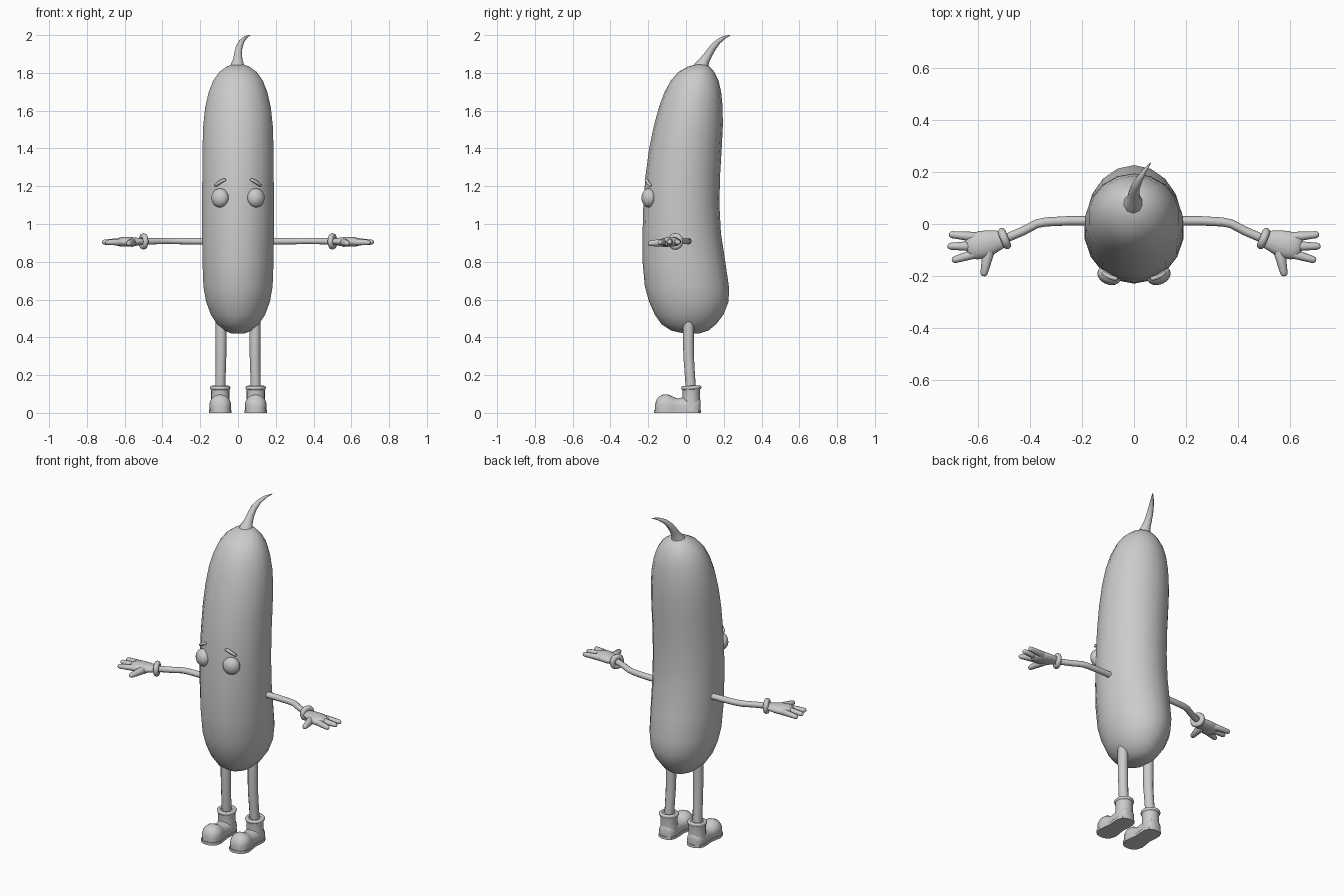
import bpy, bmesh, math
from mathutils import Vector, Matrix

if "Cube" in bpy.data.objects:
    bpy.data.objects.remove(bpy.data.objects["Cube"])

grey = bpy.data.materials.new("plain grey")
grey.diffuse_color = (0.6, 0.6, 0.6, 1)
grey.use_nodes = True
grey.node_tree.nodes["Principled BSDF"].inputs["Base Color"].default_value = grey.diffuse_color


def finish(name, bm, mirror=False, angle=50):
    """Turn a bmesh into a smooth object, optionally mirrored across x."""
    bmesh.ops.recalc_face_normals(bm, faces=bm.faces)
    me = bpy.data.meshes.new(name)
    bm.to_mesh(me)
    bm.free()
    me.materials.append(grey)
    ob = bpy.data.objects.new(name, me)
    bpy.context.collection.objects.link(ob)
    bpy.ops.object.select_all(action='DESELECT')
    ob.select_set(True)
    bpy.context.view_layer.objects.active = ob
    bpy.ops.object.shade_smooth_by_angle(angle=math.radians(angle))
    if mirror:
        ob.modifiers.new("mirror", 'MIRROR').use_mirror_merge = False
    return ob


def skin(bm, rings):
    """Bridge rings of equal point count and cap both ends."""
    vs = [[bm.verts.new(p) for p in r] for r in rings]
    n = len(vs[0])
    for a, b in zip(vs, vs[1:]):
        for i in range(n):
            j = (i + 1) % n
            bm.faces.new((a[i], a[j], b[j], b[i]))
    bm.faces.new(vs[0])
    bm.faces.new(vs[-1])


def tube(bm, pts, radii, ref=(0, 0, 1), n=10, flat=1.0):
    """Sweep an ellipse along a path; flat scales the radius along ref."""
    pts = [Vector(p) for p in pts]
    rings = []
    for k, p in enumerate(pts):
        t = (pts[min(k + 1, len(pts) - 1)] - pts[max(k - 1, 0)]).normalized()
        side = t.cross(Vector(ref)).normalized()
        up = side.cross(t)
        rings.append([p + radii[k] * (side * math.cos(a) + up * flat * math.sin(a))
                      for a in (math.tau * i / n for i in range(n))])
    skin(bm, rings)


def finger(bm, a, b, r0, r1):
    """Tapered capsule with rounded ends."""
    a, b = Vector(a), Vector(b)
    d = (b - a).normalized()
    tube(bm, [a - d * r0 * .9, a - d * r0 * .6, a, b - d * r1, b - d * r1 * .4, b - d * r1 * .08],
         [r0 * .4, r0 * .8, r0, r1, r1 * .8, r1 * .38], n=8)


def ball(bm, centre, size, rot=Matrix(), u=16, v=12):
    m = Matrix.Translation(centre) @ rot @ Matrix.Diagonal((*size, 1))
    bmesh.ops.create_uvsphere(bm, u_segments=u, v_segments=v, radius=1, matrix=m)


def ring(bm, centre, rot, R, r, n=18, m=8):
    """Torus around the local z axis."""
    mat = Matrix.Translation(centre) @ rot
    g = [[bm.verts.new(mat @ Vector(((R + r * math.cos(b)) * math.cos(a),
                                     (R + r * math.cos(b)) * math.sin(a), r * math.sin(b))))
          for b in (math.tau * j / m for j in range(m))]
         for a in (math.tau * i / n for i in range(n))]
    for i in range(n):
        for j in range(m):
            k, l = (i + 1) % n, (j + 1) % m
            bm.faces.new((g[i][j], g[k][j], g[k][l], g[i][l]))


# body: bent pod, each ring is (z, front y, back y, half width)
body = [(.42, -.01, .07, .035), (.437, -.08, .12, .075), (.47, -.13, .16, .112),
        (.52, -.165, .198, .146), (.59, -.196, .226, .172), (.67, -.218, .227, .186),
        (.8, -.23, .208, .191), (.95, -.23, .185, .193), (1.1, -.226, .177, .193),
        (1.25, -.215, .18, .192), (1.4, -.195, .189, .191), (1.52, -.17, .195, .187),
        (1.62, -.143, .194, .176), (1.7, -.113, .186, .157), (1.76, -.08, .172, .133),
        (1.805, -.04, .15, .1), (1.833, .01, .125, .062), (1.844, .05, .105, .03)]
bm = bmesh.new()
skin(bm, [[(w * math.cos(a), (f + b) / 2 + (b - f) / 2 * math.sin(a), z)
           for a in (math.tau * i / 18 + math.pi / 2 for i in range(18))]
          for z, f, b, w in body])
finish("body", bm, angle=80)

# curled stem
bm = bmesh.new()
tube(bm, [(-.003, .078, 1.82), (-.003, .085, 1.842), (-.001, .1, 1.868), (0, .12, 1.9),
          (.006, .143, 1.935), (.02, .172, 1.967), (.04, .203, 1.988), (.064, .236, 2.0)],
     [.045, .036, .026, .021, .018, .0135, .008, .0015], ref=(1, 0, 0))
finish("stem", bm, angle=80)

# eyes
bm = bmesh.new()
ball(bm, (.095, -.198, 1.138), (.048, .036, .05), Matrix.Rotation(math.radians(22), 4, 'Z'))
finish("eyes", bm, True, 80)

# eyebrows
bm = bmesh.new()
tube(bm, [(.064, -.212, 1.234), (.07, -.211, 1.234), (.085, -.207, 1.228),
          (.103, -.2, 1.216), (.117, -.19, 1.205), (.122, -.187, 1.201)],
     [.004, .008, .0095, .0095, .008, .004], ref=(0, 1, 0), n=8)
finish("eyebrows", bm, True, 80)

# arms
bm = bmesh.new()
tube(bm, [(.16, .012, .908), (.26, .012, .909), (.34, .008, .91), (.375, .001, .91),
          (.43, -.028, .909), (.51, -.062, .908)], [.018, .018, .0175, .017, .017, .017])
finish("arms", bm, True)

# glove cuffs
bm = bmesh.new()
lean = Matrix.Rotation(math.radians(-22), 4, 'Z') @ Matrix.Rotation(math.pi / 2, 4, 'Y')
ring(bm, (.5, -.056, .908), lean, .029, .0155)
finish("glove_cuffs", bm, True, 80)

# gloves: flattened palm, three fingers and a thumb
bm = bmesh.new()
tube(bm, [(.495, -.056, .908), (.52, -.062, .907), (.55, -.07, .906), (.585, -.079, .906),
          (.615, -.086, .905), (.636, -.09, .905), (.646, -.092, .905)],
     [.03, .037, .047, .053, .052, .042, .025], n=14, flat=.5)
finger(bm, (.61, -.05, .905), (.715, -.04, .903), .0195, .0135)
finger(bm, (.62, -.085, .906), (.72, -.086, .904), .02, .0135)
finger(bm, (.605, -.112, .905), (.703, -.141, .902), .0195, .0135)
finger(bm, (.56, -.1, .902), (.581, -.202, .897), .024, .0145)
finish("gloves", bm, True, 80)

# legs
bm = bmesh.new()
tube(bm, [(.09, .014, .5), (.09, .013, .4), (.09, .014, .3), (.092, .02, .21), (.094, .026, .12)],
     [.029, .029, .028, .027, .027], ref=(0, 1, 0), n=12)
finish("legs", bm, True)

# boot feet: rounded sections along y as (y, half width, height)
X = .094
foot = [(-.163, .016, .045), (-.158, .032, .066), (-.143, .047, .087), (-.12, .056, .098),
        (-.095, .057, .098), (-.07, .051, .086), (-.045, .045, .076), (-.01, .047, .083),
        (.04, .049, .085), (.066, .04, .08), (.076, .022, .07)]
bm = bmesh.new()
skin(bm, [[(X + w * math.cos(a), y, .012 + (h - .012) * (.38 + .62 * math.sin(a)))
           for a in (math.pi * i / 10 for i in range(11))]
          + [(X - w * .97, y, .01), (X + w * .97, y, .01)] for y, w, h in foot])
finish("boot_feet", bm, True, 60)

# boot shafts with rolled rims
bm = bmesh.new()
skin(bm, [[(X + r * math.cos(a), .028 + r * .96 * math.sin(a), z)
           for a in (math.tau * i / 18 for i in range(18))]
          for z, r in ((.012, .05), (.07, .048), (.115, .048), (.138, .052))])
ring(bm, (X, .028, .133), Matrix.Rotation(math.radians(3), 4, 'X'), .044, .011)
finish("boot_shafts", bm, True, 50)

# soles: waisted outline, extruded
half = [(-.169, .015), (-.162, .034), (-.145, .051), (-.115, .06), (-.08, .056), (-.04, .049),
        (.0, .052), (.04, .053), (.066, .042), (.08, .018)]
outline = [(X + w, y) for y, w in half] + [(X - w, y) for y, w in reversed(half)]
bm = bmesh.new()
skin(bm, [[(x, y, z) for x, y in outline] for z in (0, .016)])
finish("boot_soles", bm, True, 35)
